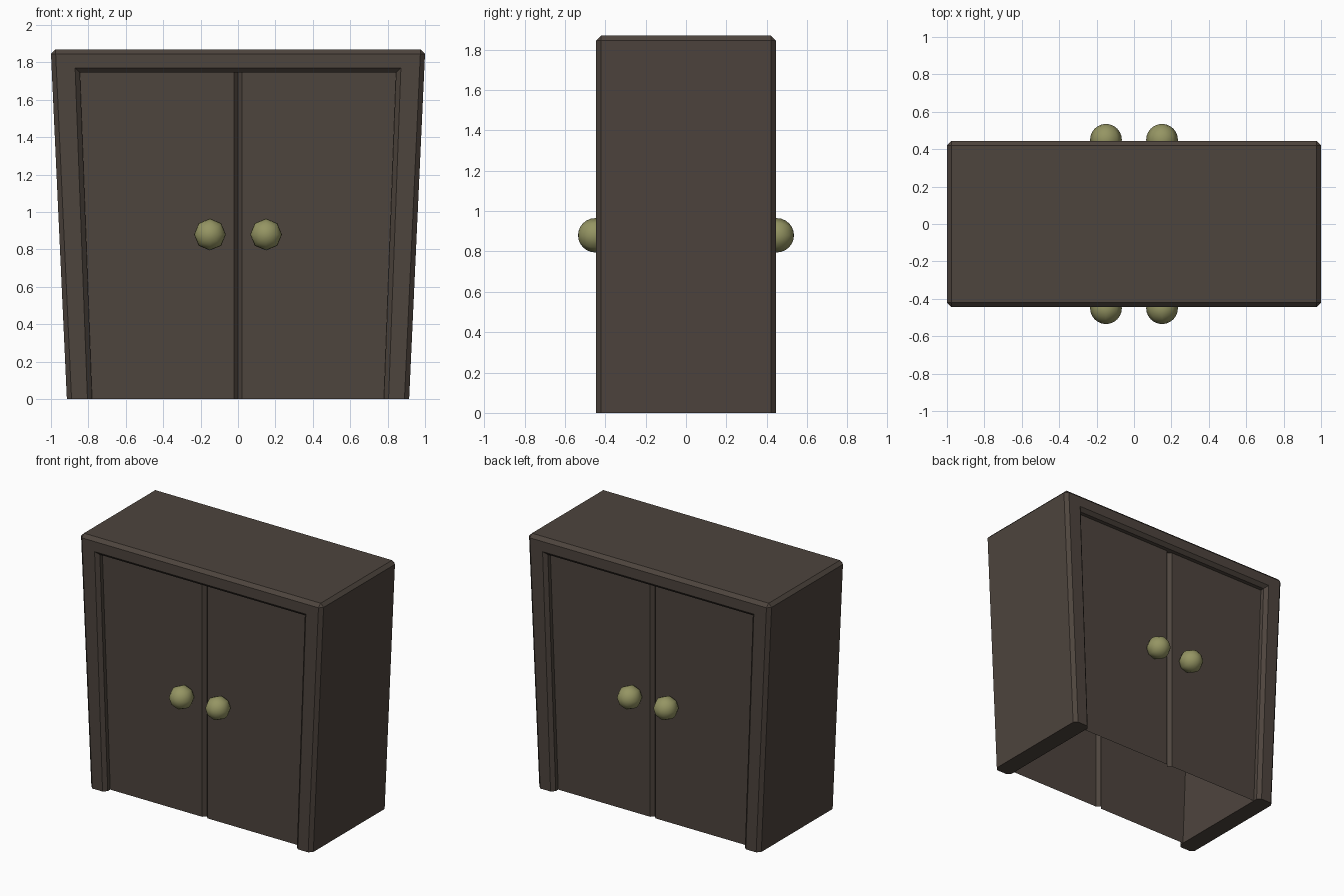
import bpy, bmesh
from math import radians

if "Cube" in bpy.data.objects:
    bpy.data.objects.remove(bpy.data.objects["Cube"])

DEPTH = 0.445      # half depth of the frame
DOOR_Y = 0.39      # door plane


def material(name, rgb):
    m = bpy.data.materials.new(name)
    m.diffuse_color = (*rgb, 1)
    m.use_nodes = True
    m.node_tree.nodes["Principled BSDF"].inputs["Base Color"].default_value = m.diffuse_color
    return m


def finish(bm, name, mat):
    mesh = bpy.data.meshes.new(name)
    bm.to_mesh(mesh)
    bm.free()
    mesh.materials.append(mat)
    ob = bpy.data.objects.new(name, mesh)
    bpy.context.collection.objects.link(ob)
    return ob


wood = material("dark_wood", (0.075, 0.058, 0.047))
brass = material("dull_brass", (0.30, 0.30, 0.125))

# Tapered arch frame, running through from front to back
arch = [(-0.915, 0), (-1.001, 1.87), (1.001, 1.87), (0.915, 0),
        (0.78, 0), (0.845, 1.745), (-0.845, 1.745), (-0.78, 0)]
bm = bmesh.new()
face = bm.faces.new([bm.verts.new((x, -DEPTH, z)) for x, z in arch])
ext = bmesh.ops.extrude_face_region(bm, geom=[face])
bmesh.ops.translate(bm, vec=(0, 2 * DEPTH, 0),
                    verts=[g for g in ext["geom"] if isinstance(g, bmesh.types.BMVert)])
bmesh.ops.recalc_face_normals(bm, faces=bm.faces)

# Chamfer the rims of both faces and the two top side edges
edges = []
for e in bm.edges:
    a, b = (v.co for v in e.verts)
    on_floor = max(a.z, b.z) < 0.01
    runs_back = abs(a.y - b.y) > 0.1
    if not on_floor and (not runs_back or a.z > 1.8):
        edges.append(e)
bmesh.ops.bevel(bm, geom=edges, offset=0.025, segments=1, affect='EDGES')
finish(bm, "frame", wood)

for side, label in ((-1, "front"), (1, "back")):
    # Thin pair of doors with a V groove where they meet
    bm = bmesh.new()
    cols = []
    for xb, xt, y in ((-0.78, -0.845, DOOR_Y), (-0.022, -0.022, DOOR_Y),
                      (0, 0, DOOR_Y - 0.025), (0.022, 0.022, DOOR_Y), (0.78, 0.845, DOOR_Y)):
        cols.append((bm.verts.new((xb, side * y, 0)), bm.verts.new((xt, side * y, 1.745))))
    for (a, b), (c, d) in zip(cols, cols[1:]):
        bm.faces.new((a, c, d, b) if side < 0 else (a, b, d, c))
    finish(bm, label + "_doors", wood)

    # Round knobs, eight sides seen head on
    for x, hand in ((-0.15, "left"), (0.15, "right")):
        bpy.ops.mesh.primitive_uv_sphere_add(segments=8, ring_count=12, radius=0.085,
                                             location=(x, side * 0.45, 0.88),
                                             rotation=(radians(90), 0, 0))
        knob = bpy.context.object
        knob.name = f"{label}_{hand}_knob"
        knob.data.materials.append(brass)
        bpy.ops.object.shade_smooth()
